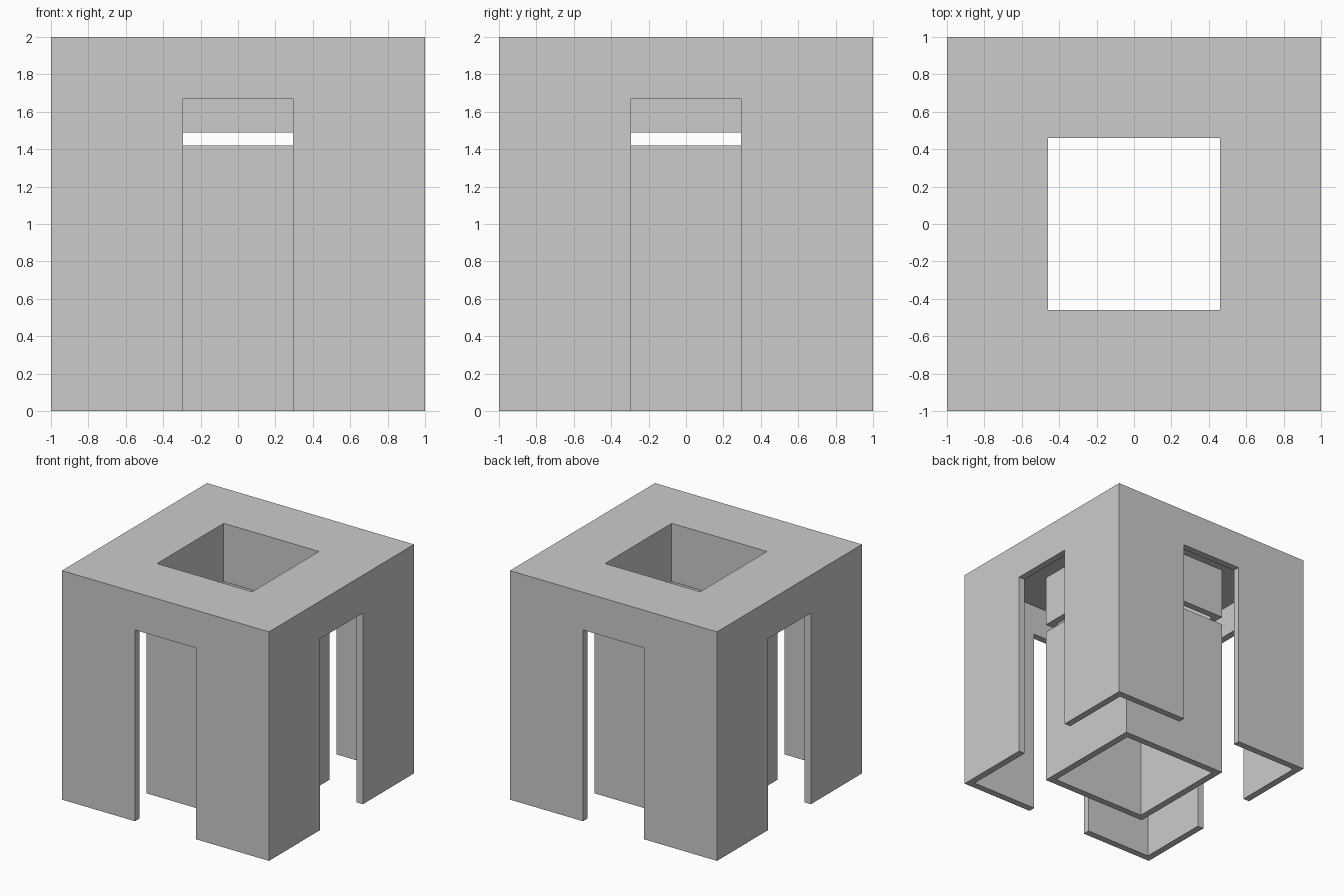
import bpy
import bmesh
from mathutils import Matrix, Vector

WALL = 0.06          # thickness of every panel
HOLE = 0.46          # half width of the central shaft
TUBE = HOLE + WALL   # half width outside the shaft
DOOR = 0.295         # half width of each doorway
DOOR_TOP = 1.67

cube = bpy.data.objects.get("Cube")
if cube:
    bpy.data.objects.remove(cube, do_unlink=True)

grey = bpy.data.materials.new("light grey")
grey.use_nodes = True
colour = (0.6, 0.6, 0.6, 1)
grey.diffuse_color = colour
grey.node_tree.nodes["Principled BSDF"].inputs["Base Color"].default_value = colour


def box(name, half_x, half_y, z0, z1):
    """Box centred on the z axis, spanning z0 to z1."""
    bm = bmesh.new()
    size = Vector((half_x * 2, half_y * 2, z1 - z0))
    move = Matrix.Translation((0, 0, (z0 + z1) / 2))
    bmesh.ops.create_cube(bm, size=1, matrix=move @ Matrix.Diagonal(size).to_4x4())
    mesh = bpy.data.meshes.new(name)
    bm.to_mesh(mesh)
    bm.free()
    mesh.materials.append(grey)
    obj = bpy.data.objects.new(name, mesh)
    bpy.context.collection.objects.link(obj)
    return obj


def carve(obj, cutters):
    """Subtract each cutter, bake the result and remove the cutters."""
    for cutter in cutters:
        mod = obj.modifiers.new("cut", "BOOLEAN")
        mod.operation = "DIFFERENCE"
        mod.solver = "EXACT"
        mod.object = cutter
    bpy.context.view_layer.update()
    graph = bpy.context.evaluated_depsgraph_get()
    baked = bpy.data.meshes.new_from_object(obj.evaluated_get(graph))
    obj.modifiers.clear()
    obj.data = baked
    for cutter in cutters:
        bpy.data.objects.remove(cutter, do_unlink=True)


# Outer shell: open underneath, with a doorway in each side and a hole in the roof
shell = box("outer_shell", 1, 1, 0, 2)
carve(shell, [
    box("interior_cutter", 1 - WALL, 1 - WALL, -0.5, 2 - WALL),
    box("doorway_cutter_x", 1.5, DOOR, -0.4, DOOR_TOP),
    box("doorway_cutter_y", DOOR, 1.5, -0.3, DOOR_TOP),
    box("roof_hole_cutter", HOLE, HOLE, 1.5, 2.5),
])

# Square shaft in two lengths, parted by a narrow gap
for name, z0, z1 in (("lower_shaft", 0, 1.42), ("upper_shaft", 1.49, 2 - WALL)):
    shaft = box(name, TUBE, TUBE, z0, z1)
    carve(shaft, [box("shaft_cutter", HOLE, HOLE, z0 - 0.5, z1 + 0.5)])
